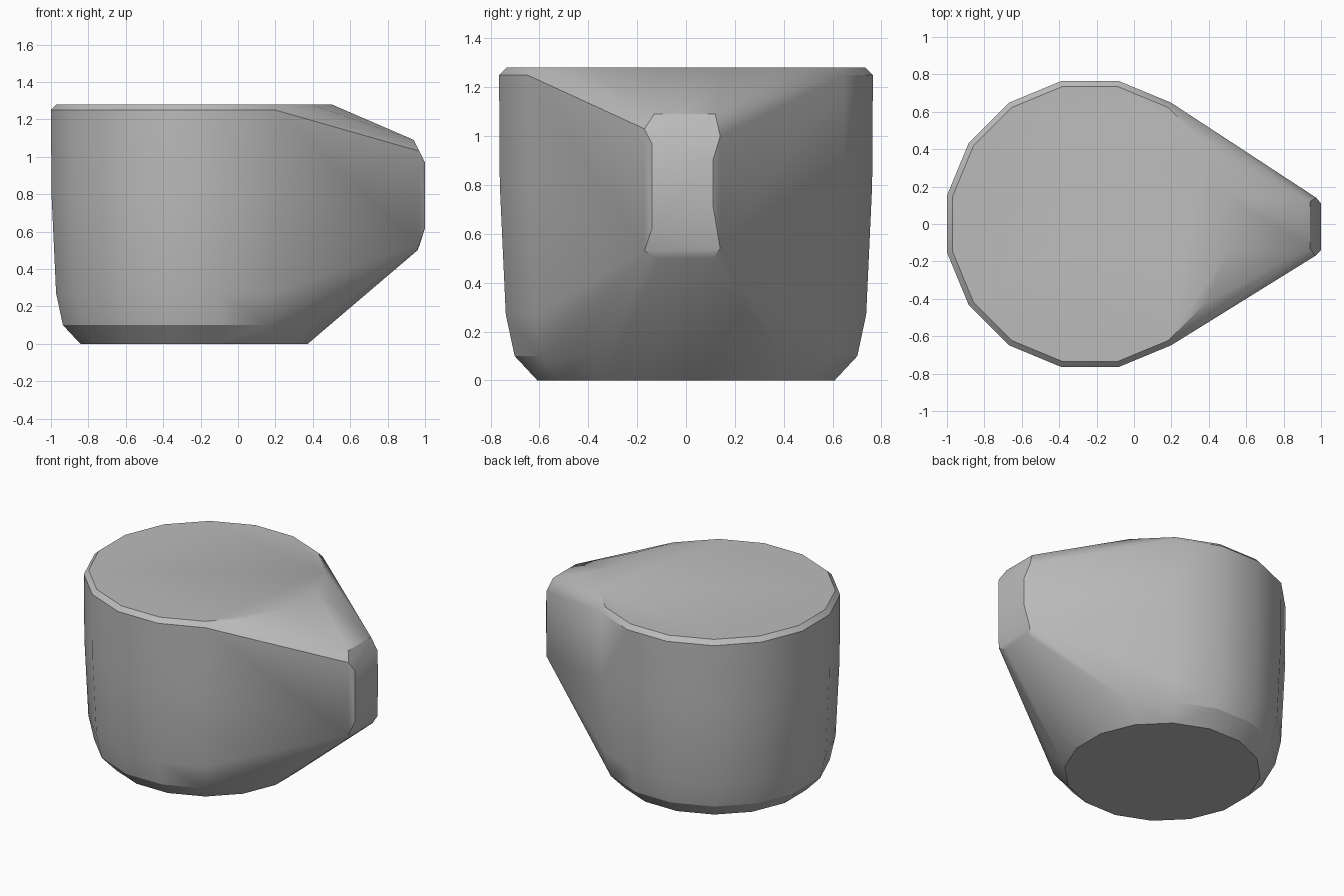
import bpy, bmesh
from math import cos, sin, pi, radians

cube = bpy.data.objects.get("Cube")
if cube:
    bpy.data.objects.remove(cube, do_unlink=True)

SIDES = 16
CENTRE_X = -0.235

# Single grey material
grey = bpy.data.materials.new("plain_grey")
grey.use_nodes = True
colour = (0.5, 0.5, 0.5, 1)
grey.diffuse_color = colour
grey.node_tree.nodes["Principled BSDF"].inputs["Base Color"].default_value = colour

bm = bmesh.new()

# Round cup body: (radius, height) rings, tapering to a chamfered base
for radius, z in [(0.62, 0), (0.715, 0.1), (0.752, 0.27), (0.777, 0.8),
                  (0.78, 1.25), (0.75, 1.28)]:
    for i in range(SIDES):
        a = 2 * pi * (i + 0.5) / SIDES
        bm.verts.new((CENTRE_X + radius * cos(a), radius * sin(a), z))

# Handle end: chamfered upright block, slightly uneven between its two sides
front_side = [(1, 0.14, 0.97), (1, 0.14, 0.62), (0.97, 0.17, 1.03),
              (0.97, 0.17, 0.53), (0.94, 0.13, 1.09), (0.96, 0.11, 0.5)]
back_side = [(1, 0.11, 0.9), (1, 0.11, 0.72), (0.975, 0.14, 1.0),
             (0.975, 0.14, 0.54), (0.94, 0.12, 1.09), (0.96, 0.11, 0.5)]
for points, side in ((front_side, -1), (back_side, 1)):
    for x, y, z in points:
        bm.verts.new((x, side * y, z))

# Wrap body and handle in one convex shell
hull = bmesh.ops.convex_hull(bm, input=bm.verts)
unused = {v for key in ("geom_interior", "geom_unused") for v in hull[key]
          if isinstance(v, bmesh.types.BMVert)}
bmesh.ops.delete(bm, geom=list(unused), context='VERTS')
bmesh.ops.dissolve_limit(bm, angle_limit=radians(0.5), verts=bm.verts, edges=bm.edges)
bmesh.ops.recalc_face_normals(bm, faces=bm.faces)

mesh = bpy.data.meshes.new("mug_shell")
bm.to_mesh(mesh)
bm.free()
mesh.materials.append(grey)
shell = bpy.data.objects.new("mug_shell", mesh)
bpy.context.collection.objects.link(shell)

# Smooth shading with sharp rims
bpy.ops.object.select_all(action='DESELECT')
shell.select_set(True)
bpy.context.view_layer.objects.active = shell
bpy.ops.object.shade_smooth_by_angle(angle=radians(30))
